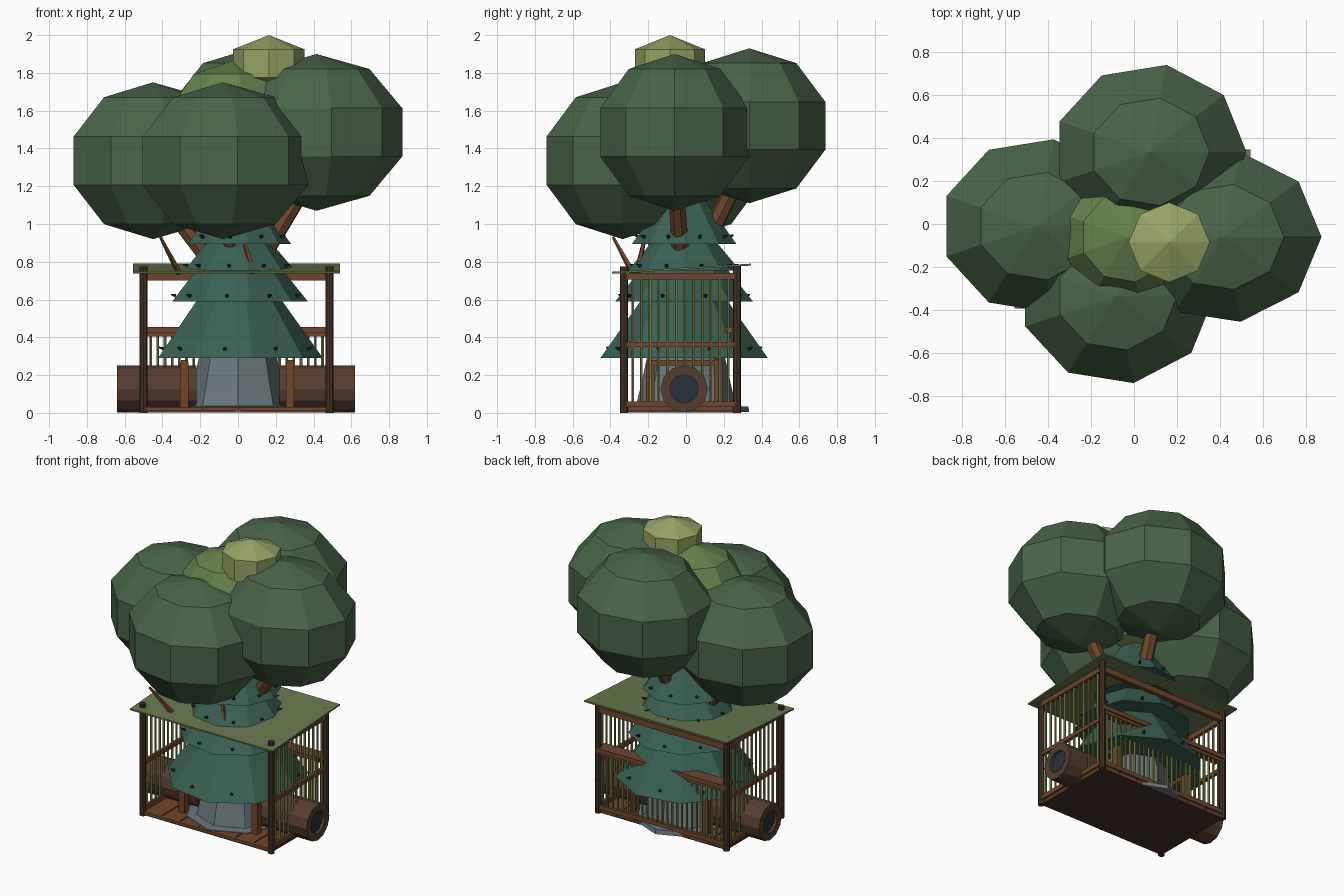
import bpy, bmesh, math, random
from mathutils import Vector

if "Cube" in bpy.data.objects:
    bpy.data.objects.remove(bpy.data.objects["Cube"])

random.seed(4)
mats = {}

def mat(name, hexcol):
    m = bpy.data.materials.new(name)
    lin = [(int(hexcol[i:i + 2], 16) / 255) ** 2.2 for i in (0, 2, 4)]
    m.diffuse_color = (*lin, 1)
    m.use_nodes = True
    m.node_tree.nodes["Principled BSDF"].inputs["Base Color"].default_value = m.diffuse_color
    mats[name] = m

for n, h in dict(leaf="4A654A", leaf_light="64804F", leaf_yellow="95A266", pine="3D6154", needle="1E302B",
                 roof="69794F", wood="70492F", post="4A372C", log="584034", bar="868A48",
                 stone="6A787C", hole="2B3640").items():
    mat(n, h)

def finish(bm, name, m):
    bmesh.ops.recalc_face_normals(bm, faces=bm.faces)
    me = bpy.data.meshes.new(name)
    bm.to_mesh(me)
    bm.free()
    me.materials.append(mats[m])
    ob = bpy.data.objects.new(name, me)
    bpy.context.collection.objects.link(ob)
    return ob

def lathe(name, profile, n, m, loc=(0, 0, 0), scale=(1, 1, 1), axis='Z', closed=False):
    """Revolve (radius, height) points; zero radius gives a pole."""
    bm = bmesh.new()
    rings = []
    for r, z in profile:
        k = 1 if r == 0 else n
        ring = []
        for i in range(k):
            a = 2 * math.pi * i / n
            p = Vector((r * math.cos(a) * scale[0], r * math.sin(a) * scale[1], z * scale[2]))
            if axis == 'X':
                p = Vector((p.z, p.x, p.y))
            ring.append(bm.verts.new(p + Vector(loc)))
        rings.append(ring)
    pairs = list(zip(rings, rings[1:]))
    if closed:
        pairs.append((rings[-1], rings[0]))
    for a, b in pairs:
        for i in range(n):
            j = (i + 1) % n
            if len(a) == 1:
                bm.faces.new((a[0], b[i], b[j]))
            elif len(b) == 1:
                bm.faces.new((a[i], a[j], b[0]))
            else:
                bm.faces.new((a[i], a[j], b[j], b[i]))
    if not closed:
        for r in (rings[0], rings[-1]):
            if len(r) > 2:
                bm.faces.new(r)
    return finish(bm, name, m)

def ball(name, loc, scale, m, n=9, rings=5):
    prof = [(0 if k in (0, rings) else math.sin(math.pi * k / rings), -math.cos(math.pi * k / rings))
            for k in range(rings + 1)]
    return lathe(name, prof, n, m, loc, scale)

def add_rod(bm, a, b, r1, r2=None, n=6):
    a, b = Vector(a), Vector(b)
    d = b - a
    mtx = d.to_track_quat('Z', 'Y').to_matrix().to_4x4()
    mtx.translation = (a + b) / 2
    bmesh.ops.create_cone(bm, cap_ends=True, segments=n, radius1=r1,
                          radius2=r1 if r2 is None else r2, depth=d.length, matrix=mtx)

def rods(name, items, m, n=6):
    bm = bmesh.new()
    for it in items:
        add_rod(bm, *it, n=n)
    return finish(bm, name, m)

def boxes(name, items, m):
    """Boxes given as (x0, x1, y0, y1, z0, z1)."""
    bm = bmesh.new()
    for x0, x1, y0, y1, z0, z1 in items:
        vs = bmesh.ops.create_cube(bm, size=1)['verts']
        for v in vs:
            v.co = ((x0 + x1) / 2 + v.co.x * (x1 - x0), (y0 + y1) / 2 + v.co.y * (y1 - y0),
                    (z0 + z1) / 2 + v.co.z * (z1 - z0))
    return finish(bm, name, m)

# Leaf canopy
ball("canopy_left", (-.45, -.01, 1.335), (.47, .43, .415), "leaf")
ball("canopy_front", (-.08, -.335, 1.335), (.475, .43, .415), "leaf")
ball("canopy_right", (.415, -.06, 1.485), (.478, .42, .415), "leaf")
ball("canopy_back", (.074, .335, 1.52), (.47, .43, .41), "leaf")
ball("canopy_centre", (-.03, -.06, 1.49), (.37, .36, .375), "leaf_light")
ball("canopy_crown", (.163, -.085, 1.85), (.218, .214, .15), "leaf_yellow", n=8, rings=3)

# Trunk, limbs and twigs
rods("trunk", [((0, 0, .25), (0, 0, 1.25), .13, .08)], "wood", 8)
rods("limbs", [((.08, -.02, .75), (.42, -.06, 1.3), .05, .04),
               ((-.08, 0, .72), (-.42, -.01, 1.15), .05, .04),
               ((.02, .08, .85), (.07, .33, 1.35), .05, .04),
               ((-.03, -.08, .8), (-.06, -.3, 1.1), .05, .04)], "wood", 7)
rods("twigs", [((-.31, -.28, .74), (-.41, -.385, .93), .018, .008),
               ((.08, -.26, .74), (.03, -.22, .92), .018, .01)], "wood", 5)

# Tiered conifer skirts with small needle tufts
tiers = [(.45, .29, .2, .64), (.37, .59, .2, .80), (.30, .755, .16, .92), (.28, .895, .09, 1.16)]
tufts = bmesh.new()
for k, (r0, z0, r1, z1) in enumerate(tiers):
    lathe("pine_tier_%d" % (k + 1), [(r0, z0), (r1, z1)], 9, "pine", (0, -.01, 0))
    for i in range(9):
        a = 2 * math.pi * (i + .5) / 9
        t = .14
        r = (r0 + (r1 - r0) * t) * .95
        z = z0 + (z1 - z0) * t
        c = Vector((r * math.cos(a), r * math.sin(a) - .01, z))
        out = Vector((math.cos(a), math.sin(a), .3))
        add_rod(tufts, c, c + out * .025, .011, .004, 5)
finish(tufts, "needle_tufts", "needle")

# Stone base
lathe("stone_base", [(.335, .004), (.33, .034), (.265, .036), (.24, .14), (.205, .3)], 8, "stone")

# Hollow logs on both ends
for name, s, end in (("log_left", -1, .64), ("log_right", 1, .62)):
    prof = [(.125, s * .22), (.125, s * end), (.075, s * end), (.075, s * .22)]
    lathe(name, prof, 12, "log", (0, -.01, .127), axis='X', closed=True)
    lathe(name + "_hole", [(.075, s * (end - .02)), (.075, s * (end - .03))], 12, "hole",
          (0, -.01, .127), axis='X')

# Cage floor planks
X0, X1, Y0, Y1 = -.5, .485, -.328, .27
w = (X1 - X0) / 7
boxes("floor_planks", [(X0 + i * w + .004, X0 + (i + 1) * w - .004, Y0, Y1, .008, .03) for i in range(7)], "wood")
boxes("floor_base", [(X0, X1, Y0, Y1, .002, .015)], "post")

# Corner posts
rods("corner_posts", [((x, y, 0), (x, y, h), .021) for x in (X0, X1) for y, h in ((Y0, .775), (Y1, .785))],
     "post", 8)

# Rails: side frames, back beam, front sill
rails = []
for x in (X0, X1):
    rails += [(x - .012, x + .012, Y0, Y1, z, z + h) for z, h in ((.03, .03), (.35, .026), (.705, .035))]
rails += [(X0, X1, Y1 - .012, Y1 + .012, .03, .06), (X0, X1, Y1 - .014, Y1 + .014, .70, .74),
          (X0, X1, Y0 - .01, Y0 + .01, .01, .03)]
boxes("rails", rails, "wood")
boxes("back_shelf", [(X0, X1, .2, .292, .425, .455), (X0, X1, .258, .282, .405, .425)], "wood")

# Thin cage bars
bars = []
for x in (X0, X1):
    bars += [((x, Y0 + (Y1 - Y0) * i / 13, .03), (x, Y0 + (Y1 - Y0) * i / 13, .73), .0075)
             for i in range(1, 13)]
bars += [((X0 + (X1 - X0) * i / 26, Y1, .03), (X0 + (X1 - X0) * i / 26, Y1, .42), .0075)
         for i in range(1, 26)]
rods("cage_bars", bars, "bar", 5)

# Low supports either side of the stone
sup = []
for x in (-.285, .275):
    sup += [(x - .022, x + .022, y - .022, y + .022, .02, .27) for y in (-.19, .17)]
    sup.append((x - .018, x + .018, -.21, .19, .25, .28))
boxes("low_supports", sup, "wood")

# Sloping roof panel
roof = boxes("roof", [(-.555, .54, -.392, .345, -.005, .005)], "roof")
for v in roof.data.vertices:
    v.co.z += .742 + (v.co.y + .392) / .737 * .043
